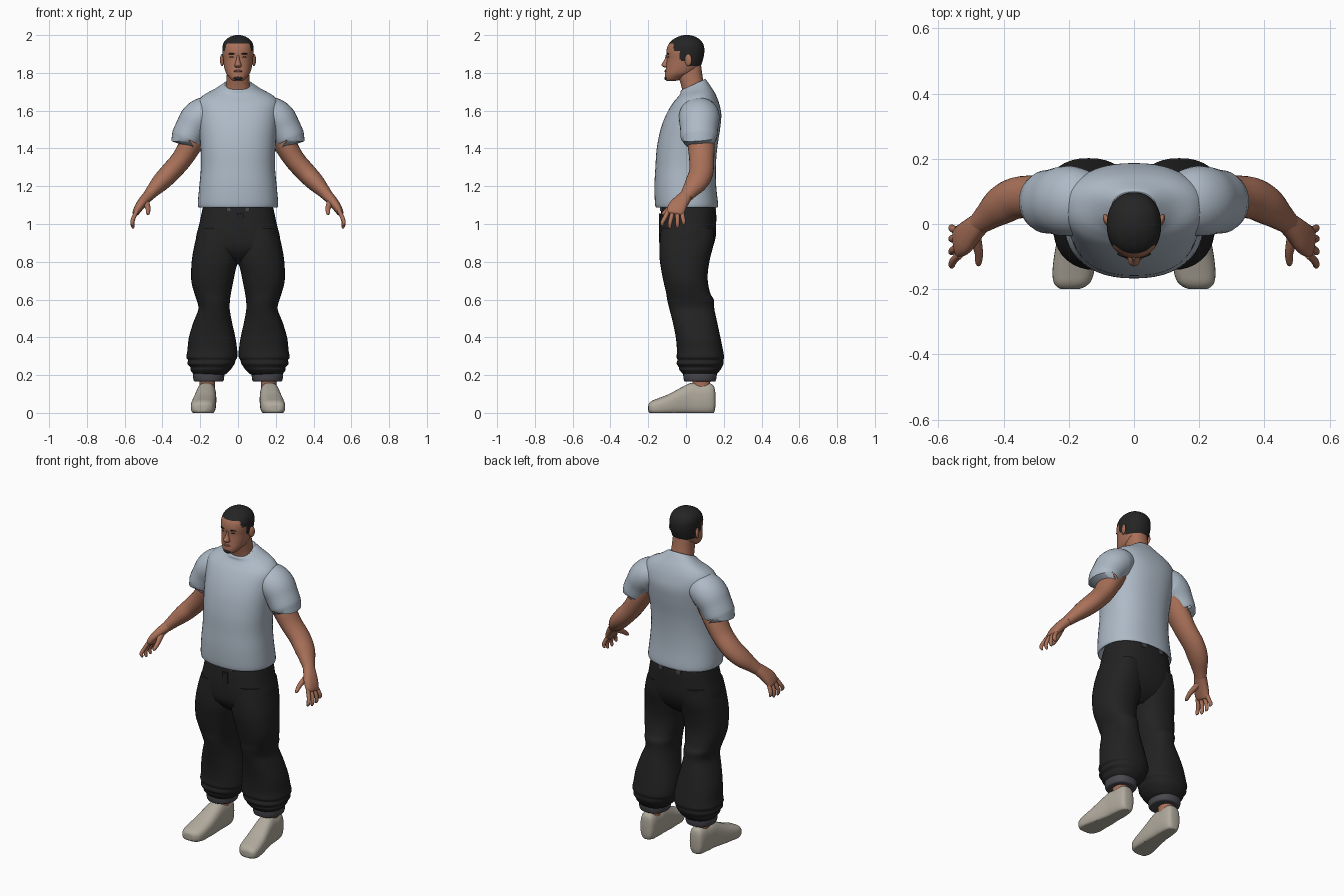
import bpy, bmesh, math
from mathutils import Vector

COLOURS = {
    "shirt_blue_grey": (0.42, 0.49, 0.57), "skin": (0.40, 0.165, 0.10),
    "trouser_black": (0.016, 0.016, 0.016), "hair_black": (0.019, 0.018, 0.018),
    "cuff_grey": (0.065, 0.065, 0.075), "shoe_beige": (0.44, 0.405, 0.34),
    "lip_brown": (0.25, 0.09, 0.065),
}
MATS = {}
for key, rgb in COLOURS.items():
    MATS[key] = bpy.data.materials.new(key)
    MATS[key].diffuse_color = (*rgb, 1)


def finish(bm, name, mat, mirror=False, angle=50):
    """Turn a bmesh into a shaded, optionally mirrored object."""
    bmesh.ops.recalc_face_normals(bm, faces=bm.faces)
    me = bpy.data.meshes.new(name)
    bm.to_mesh(me)
    bm.free()
    ob = bpy.data.objects.new(name, me)
    bpy.context.collection.objects.link(ob)
    me.materials.append(MATS[mat])
    bpy.ops.object.select_all(action='DESELECT')
    ob.select_set(True)
    bpy.context.view_layer.objects.active = ob
    bpy.ops.object.shade_smooth_by_angle(angle=math.radians(angle))
    if mirror:
        ob.modifiers.new("mirror", 'MIRROR').use_mirror_merge = False
    return ob


def smooth_rows(rows, sub):
    """Catmull-Rom interpolation through rows of numbers."""
    out = []
    for i in range(len(rows) - 1):
        a, b, c, d = (rows[max(0, min(len(rows) - 1, i + k))] for k in (-1, 0, 1, 2))
        for s in range(sub):
            t = s / sub
            out.append([0.5 * (2 * q + (r - p) * t + (2 * p - 5 * q + 4 * r - w) * t * t
                               + (3 * q - p - 3 * r + w) * t ** 3)
                        for p, q, r, w in zip(a, b, c, d)])
    return out + [list(rows[-1])]


def skin_rings(rings):
    bm = bmesh.new()
    loops = [[bm.verts.new(p) for p in ring] for ring in rings]
    n = len(loops[0])
    for a, b in zip(loops, loops[1:]):
        for i in range(n):
            j = (i + 1) % n
            bm.faces.new((a[i], a[j], b[j], b[i]))
    bm.faces.new(loops[0])
    bm.faces.new(loops[-1])
    return bm


def unit_ring(n, power):
    for i in range(n):
        c, s = math.cos(2 * math.pi * i / n), math.sin(2 * math.pi * i / n)
        yield (math.copysign(abs(c) ** (2 / power), c), math.copysign(abs(s) ** (2 / power), s))


def stack(name, rows, mat, mirror=False, n=32, power=2.3, sub=4, axis='Z'):
    """Loft of extents: (position, x0, x1, low, high, tilt) along Z or Y."""
    rows = [tuple(r) + (0,) * (6 - len(r)) for r in rows]
    rings = []
    for h, x0, x1, lo, hi, tilt in smooth_rows(rows, sub):
        ring = []
        for c, s in unit_ring(n, power):
            x, w = (x0 + x1) / 2 + c * (x1 - x0) / 2, (lo + hi) / 2 + s * (hi - lo) / 2
            ring.append((x, w, h + tilt * s * (hi - lo) / 2) if axis == 'Z' else (x, h, max(0, w)))
        rings.append(ring)
    return finish(skin_rings(rings), name, mat, mirror)


def tube(name, rows, mat, n=20, power=2, sub=4):
    """Mirrored loft along a path: (x, y, z, radius across, radius front-back)."""
    rows = smooth_rows(rows, sub)
    pts = [Vector(r[:3]) for r in rows]
    rings = []
    for i, r in enumerate(rows):
        t = (pts[min(i + 1, len(pts) - 1)] - pts[max(i - 1, 0)]).normalized()
        u = Vector((0, 1, 0)).cross(t).normalized()
        v = t.cross(u)
        rings.append([pts[i] + u * c * r[3] + v * s * r[4] for c, s in unit_ring(n, power)])
    return finish(skin_rings(rings), name, mat, True)


def blob(name, centre, size, mat, mirror=False, turn=0):
    bm = bmesh.new()
    bmesh.ops.create_uvsphere(bm, u_segments=16, v_segments=10, radius=1)
    for v in bm.verts:
        x, y, z = (a * b for a, b in zip(v.co, size))
        c, s = math.cos(turn), math.sin(turn)
        v.co = Vector((x * c - y * s, x * s + y * c, z)) + Vector(centre)
    return finish(bm, name, mat, mirror)


def plate(name, centre, size, mat, mirror=False):
    bm = bmesh.new()
    bmesh.ops.create_cube(bm, size=1)
    for v in bm.verts:
        v.co = Vector(a * b for a, b in zip(v.co, size)) + Vector(centre)
    return finish(bm, name, mat, mirror, 30)


# Shirt body with turned-in hem and tilted collar
stack("shirt_body", [
    (1.13, -.18, .18, -.12, .145), (1.092, -.2, .2, -.15, .16), (1.10, -.213, .213, -.163, .17),
    (1.20, -.205, .205, -.167, .16), (1.30, -.196, .196, -.162, .158), (1.40, -.198, .198, -.155, .165),
    (1.50, -.205, .205, -.135, .18), (1.58, -.212, .212, -.105, .187), (1.64, -.215, .215, -.07, .175),
    (1.68, -.185, .185, -.045, .155, .1), (1.71, -.125, .125, -.03, .13, .25),
    (1.735, -.078, .078, -.028, .105, .45), (1.738, -.07, .07, -.02, .098, .45)],
    "shirt_blue_grey", n=48)
tube("sleeves", [
    (.12, .07, 1.59, .075, .085), (.175, .07, 1.58, .092, .105), (.215, .07, 1.55, .095, .107),
    (.245, .069, 1.505, .088, .1), (.272, .068, 1.455, .083, .096), (.274, .068, 1.45, .076, .088)],
    "shirt_blue_grey", n=32)

# Arms and hands
tube("arms", [
    (.20, .075, 1.50, .06, .07), (.25, .08, 1.42, .06, .071), (.30, .083, 1.34, .055, .066),
    (.36, .08, 1.272, .053, .064), (.41, .056, 1.22, .048, .06), (.452, .022, 1.175, .036, .044),
    (.478, .0, 1.145, .029, .034)], "skin", n=24)
tube("palms", [
    (.47, .005, 1.155, .028, .033), (.497, -.02, 1.125, .027, .04), (.522, -.045, 1.092, .024, .048),
    (.54, -.058, 1.062, .018, .046), (.545, -.061, 1.052, .01, .036)], "skin", n=20, power=2.4)
for label, y0, y1, drop in (("index", -.095, -.125, .0), ("middle", -.07, -.085, -.012),
                            ("ring", -.046, -.045, -.01), ("little", -.022, -.012, .005)):
    tube(label + "_fingers", [
        (.535, y0, 1.07, .011, .012), (.552, (y0 + y1) / 2, 1.035, .0115, .012),
        (.560, y1, 1.01 + drop / 2, .010, .011), (.556, y1, .996 + drop, .008, .009),
        (.553, y1, .988 + drop, .003, .003)], "skin", n=10, sub=3)
tube("thumbs", [
    (.492, -.02, 1.125, .02, .02), (.482, -.06, 1.10, .016, .016), (.476, -.09, 1.08, .013, .013),
    (.477, -.118, 1.058, .01, .01), (.478, -.127, 1.05, .004, .004)], "skin", n=12)

# Trousers: seat, baggy legs with gathered folds, cuffs
stack("trouser_seat", [
    (1.13, -.175, .175, -.115, .14), (1.08, -.188, .188, -.13, .158), (1.0, -.205, .205, -.14, .16),
    (.93, -.222, .222, -.143, .157), (.87, -.222, .222, -.135, .138), (.82, -.17, .17, -.10, .105),
    (.785, -.08, .08, -.05, .06)], "trouser_black", n=48, power=2.5)
stack("trouser_legs", [
    (.98, .015, .205, -.132, .15), (.90, .0, .228, -.14, .147), (.82, -.002, .243, -.14, .128),
    (.75, .014, .248, -.13, .116), (.69, .026, .246, -.118, .116), (.63, .038, .23, -.104, .13),
    (.60, .042, .22, -.10, .147), (.55, .044, .21, -.088, .15), (.48, .032, .236, -.07, .165),
    (.40, .014, .26, -.054, .182), (.33, .004, .268, -.048, .196), (.295, .004, .274, -.05, .202),
    (.28, .012, .264, -.045, .198), (.26, .018, .268, -.05, .198), (.242, .03, .252, -.038, .19),
    (.228, .04, .252, -.035, .182), (.208, .06, .238, -.018, .166), (.195, .085, .22, .0, .15)],
    "trouser_black", True, n=36)
stack("trouser_cuffs", [
    (.225, .085, .225, .0, .15), (.215, .074, .237, -.014, .162), (.19, .073, .238, -.014, .162),
    (.168, .078, .232, -.008, .156), (.165, .095, .215, .01, .14)], "cuff_grey", True)
plate("fly_flap", (.012, -.140, 1.0), (.035, .008, .11), "trouser_black")
plate("belt_loops", (.05, -.132, 1.082), (.022, .009, .025), "cuff_grey", True)
plate("back_belt_loops", (.06, .155, 1.08), (.03, .009, .03), "cuff_grey", True)

# Ankles and shoes
stack("ankles", [(.08, .12, .205, .03, .13), (.14, .122, .203, .035, .128),
                 (.21, .118, .207, .03, .13)], "skin", True, n=20)
stack("shoes", [
    (.155, .145, .185, .03, .11), (.147, .128, .202, .0, .143), (.12, .118, .212, -.012, .158),
    (.07, .115, .218, -.015, .155), (.025, .115, .222, -.015, .158), (-.03, .115, .232, -.015, .132),
    (-.09, .117, .244, -.015, .1), (-.145, .122, .25, -.015, .078), (-.18, .135, .246, -.008, .064),
    (-.197, .16, .23, .005, .048), (-.2, .18, .21, .015, .035)],
    "shoe_beige", True, n=32, power=2.7, axis='Y')

# Neck and head
stack("neck", [(1.66, -.075, .075, -.01, .1), (1.73, -.064, .064, -.025, .097),
               (1.78, -.06, .06, -.04, .088), (1.84, -.058, .058, -.05, .08)], "skin")
head = stack("head", [
    (1.757, -.018, .018, -.1, -.06), (1.763, -.034, .034, -.108, -.035), (1.78, -.05, .05, -.111, .0),
    (1.80, -.064, .064, -.11, .045), (1.83, -.073, .073, -.106, .074), (1.87, -.079, .079, -.102, .09),
    (1.91, -.083, .083, -.104, .097), (1.945, -.081, .081, -.096, .094), (1.972, -.068, .068, -.075, .078),
    (1.99, -.044, .044, -.045, .052), (1.998, -.022, .022, -.02, .028), (2.0, -.006, .006, -.003, .01)],
    "skin", n=72, power=2.2, sub=6)
head.data.materials.append(MATS["hair_black"])
for face in head.data.polygons:      # hairline drops from forehead to nape
    x, y, z = face.center
    line = 1.957 if y < -.065 else 1.915 if y < -.03 else 1.865 if y < .015 else 1.835
    face.material_index = int(z > line)

# Face details
stack("nose", [(1.895, -.007, .007, -.108, -.08), (1.87, -.009, .009, -.114, -.08),
               (1.845, -.017, .017, -.13, -.08), (1.835, -.019, .019, -.124, -.08),
               (1.828, -.012, .012, -.112, -.08)], "skin", n=16)
blob("ears", (.084, .012, 1.868), (.010, .02, .032), "skin", True, -.35)
blob("eyebrows", (.034, -.0965, 1.901), (.019, .005, .004), "hair_black", True, .28)
blob("eyes", (.033, -.0945, 1.884), (.012, .004, .0035), "hair_black", True, .28)
blob("lips", (0, -.107, 1.809), (.024, .007, .006), "lip_brown")
blob("goatee", (0, -.1, 1.772), (.027, .0145, .012), "hair_black")
